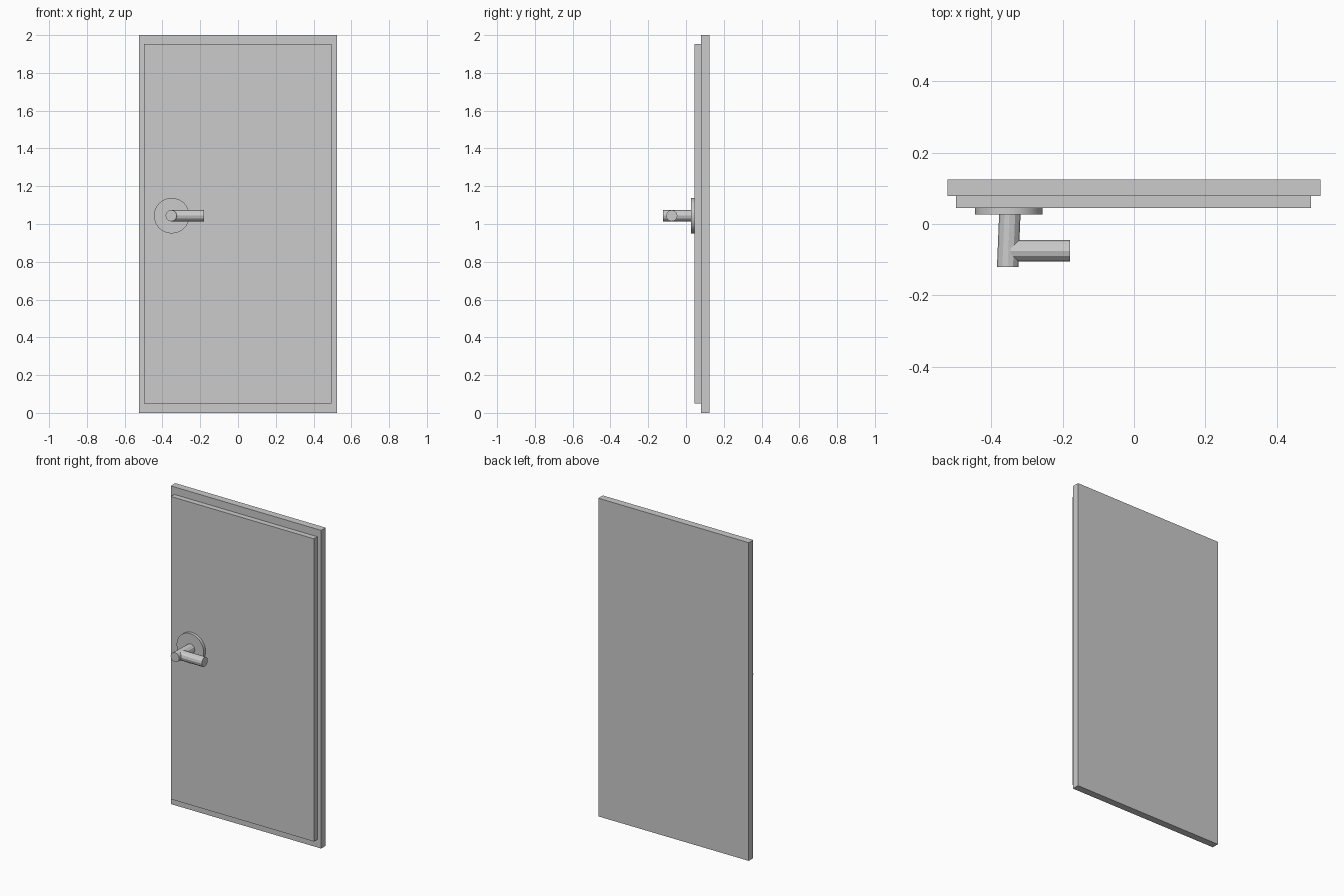
import bpy, math
from mathutils import Vector

if "Cube" in bpy.data.objects:
    bpy.data.objects.remove(bpy.data.objects["Cube"])


def box(name, lo, hi):
    lo, hi = Vector(lo), Vector(hi)
    bpy.ops.mesh.primitive_cube_add(size=1, location=(lo + hi) / 2)
    ob = bpy.context.object
    ob.name = name
    ob.scale = hi - lo
    bpy.ops.object.transform_apply(location=False, rotation=False, scale=True)
    return ob


def rod(name, start, end, radius, sides, smooth=False):
    start, end = Vector(start), Vector(end)
    axis = end - start
    bpy.ops.mesh.primitive_cylinder_add(
        vertices=sides, radius=radius, depth=axis.length,
        location=(start + end) / 2,
        rotation=axis.to_track_quat('Z', 'Y').to_euler())
    ob = bpy.context.object
    ob.name = name
    if smooth:
        bpy.ops.object.shade_smooth_by_angle(angle=math.radians(30))
    return ob


HX, HZ = -0.351, 1.044   # handle centre on the door face

# Door leaf: wide back slab with a slightly smaller raised front panel
box("door_back_slab", (-0.523, 0.079, 0), (0.523, 0.124, 2))
box("door_front_panel", (-0.498, 0.045, 0.05), (0.496, 0.079, 1.953))

# Handle: round rose, spindle standing out of it, lever to the side
rod("handle_rose", (HX, 0.045, HZ), (HX, 0.026, HZ), 0.094, 32, True)
spindle = rod("handle_spindle", (HX + 0.003, 0.026, HZ), (HX - 0.003, -0.121, HZ), 0.03, 12)
rod("handle_lever", (HX + 0.005, -0.075, HZ), (-0.179, -0.075, HZ), 0.03, 12)

# Square the spindle's free end to the door face
inv = spindle.matrix_world.inverted()
for v in spindle.data.vertices:
    w = spindle.matrix_world @ v.co
    w.y = -0.121 if w.y < 0 else 0.026
    v.co = inv @ w
